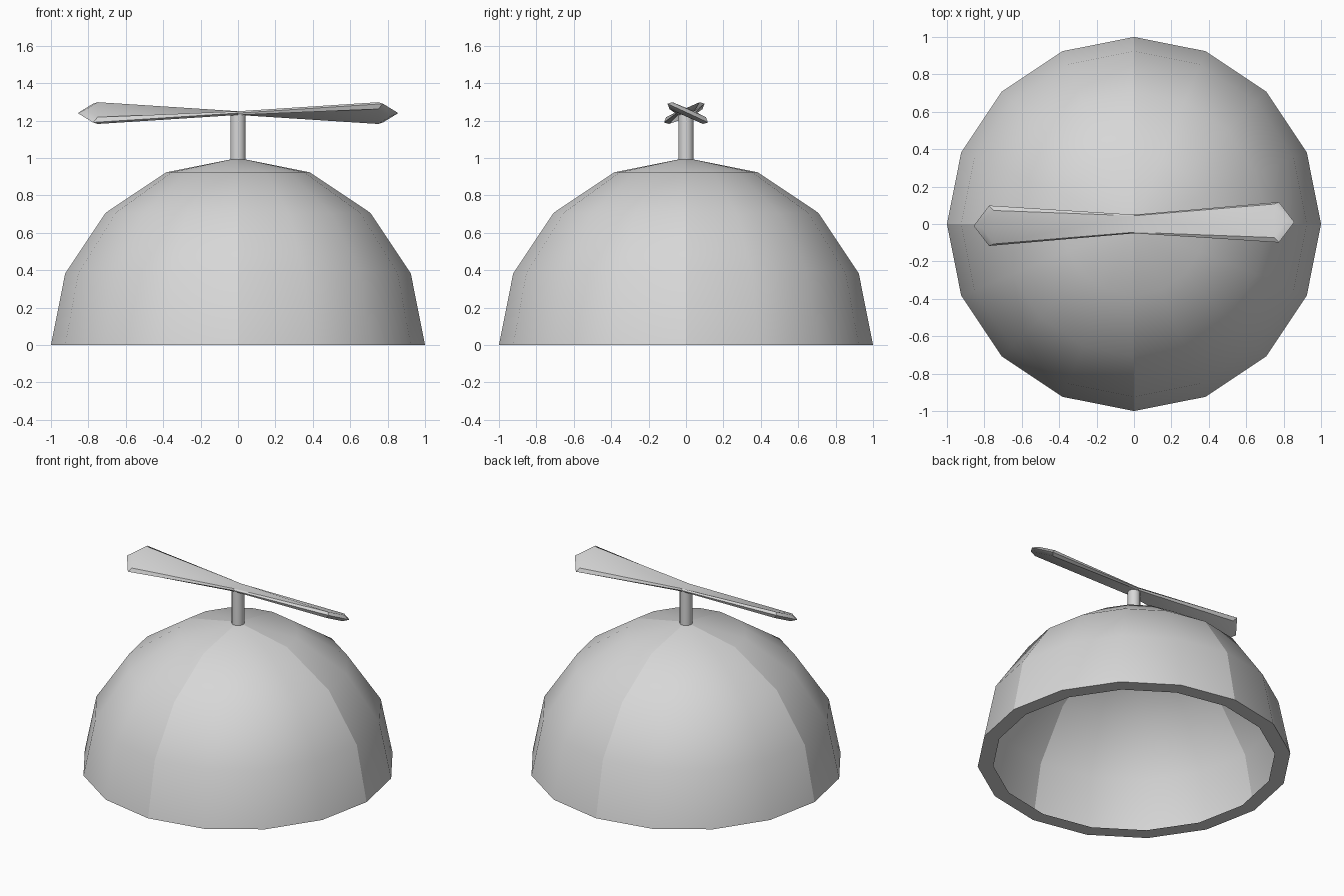
import bpy
import bmesh
import math
from mathutils import Vector

if "Cube" in bpy.data.objects:
    bpy.data.objects.remove(bpy.data.objects["Cube"])

grey = bpy.data.materials.new("light_grey")
grey.use_nodes = True
grey.diffuse_color = (0.68, 0.68, 0.68, 1)
grey.node_tree.nodes["Principled BSDF"].inputs["Base Color"].default_value = grey.diffuse_color


def finish(name, bm):
    bmesh.ops.recalc_face_normals(bm, faces=bm.faces)
    mesh = bpy.data.meshes.new(name)
    bm.to_mesh(mesh)
    bm.free()
    obj = bpy.data.objects.new(name, mesh)
    bpy.context.collection.objects.link(obj)
    mesh.materials.append(grey)
    bpy.ops.object.select_all(action='DESELECT')
    obj.select_set(True)
    bpy.context.view_layer.objects.active = obj
    bpy.ops.object.shade_smooth_by_angle(angle=math.radians(35))


# Cap: four quarter panels of a thin dome, each with a flat rim turned inward
STEP = math.pi / 8
profile = [(0, 1)] + [(math.cos(i * STEP), math.sin(i * STEP)) for i in (3, 2, 1, 0)]
profile.append((0.9, 0))

for quarter, name in enumerate(("back_left", "back_right", "front_right", "front_left")):
    start = quarter * math.pi / 2
    bm = bmesh.new()
    verts = [bm.verts.new((r * math.cos(start), r * math.sin(start), z)) for r, z in profile]
    edges = [bm.edges.new(pair) for pair in zip(verts, verts[1:])]
    bmesh.ops.spin(bm, geom=verts + edges, cent=(0, 0, 0), axis=(0, 0, 1),
                   angle=math.pi / 2, steps=4, use_duplicate=False)
    bmesh.ops.remove_doubles(bm, verts=bm.verts, dist=0.0005)
    finish("cap_panel_" + name, bm)

# Stem between the cap and the propeller
bm = bmesh.new()
bmesh.ops.create_cone(bm, cap_ends=True, segments=12, radius1=0.041,
                      radius2=0.041, depth=0.28)
bmesh.ops.translate(bm, verts=bm.verts, vec=(0, 0, 1.097))
finish("stem", bm)

# Propeller: two pointed blades, twisted opposite ways, with bevelled edges
HUB = Vector((0, 0, 1.24))
TILT = math.radians(25)


def blade_point(x, width, lift, side):
    """Point on a blade; the twist grows from the hub to the tip."""
    a = -side * TILT * min(x / 0.78, 1)
    across = Vector((0, math.cos(a), math.sin(a)))
    normal = Vector((0, -math.sin(a), math.cos(a)))
    return HUB + Vector((side * x, side * 0.012 * x, 0)) + across * width + normal * lift


def blade_outline(bm, shape, side):
    return [bm.verts.new(blade_point(x, w, h, side)) for x, w, h in shape]


rim = [(0, 0.05, 0), (0.775, 0.119, 0), (0.857, 0, 0), (0.775, -0.119, 0), (0, -0.05, 0)]
face = [(0, 0.044, 0.01), (0.75, 0.098, 0.02), (0.815, 0, 0.02),
        (0.75, -0.098, 0.02), (0, -0.044, 0.01)]

bm = bmesh.new()
for side in (1, -1):
    edge = blade_outline(bm, rim, side)
    for sign in (1, -1):
        flat = blade_outline(bm, [(x, w, sign * h) for x, w, h in face], side)
        bm.faces.new((flat[0], flat[1], flat[3], flat[4]))
        bm.faces.new(flat[1:4])
        for i in range(4):
            bm.faces.new((flat[i], flat[i + 1], edge[i + 1], edge[i]))
bmesh.ops.remove_doubles(bm, verts=bm.verts, dist=0.0005)
finish("propeller", bm)
